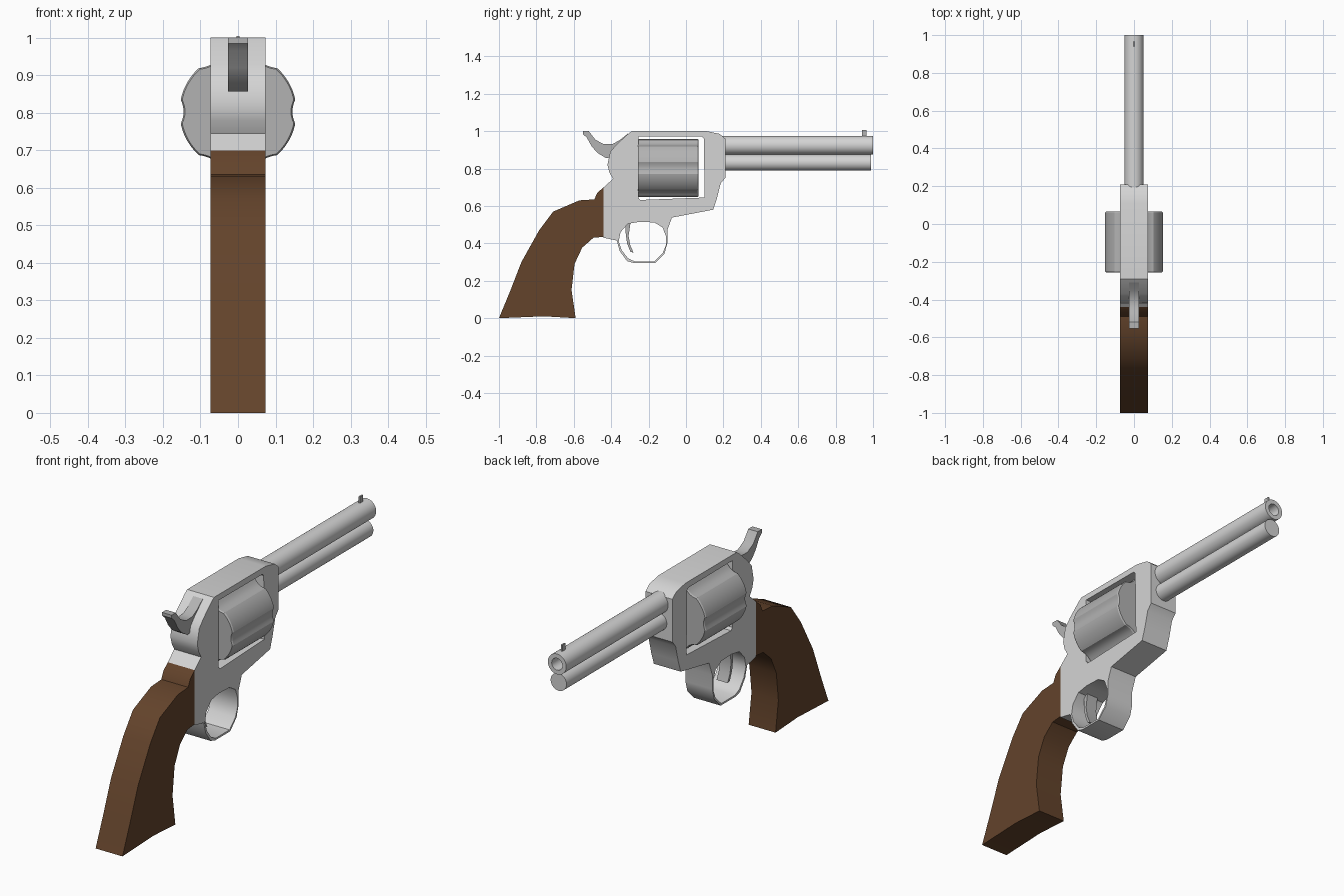
import bpy, bmesh, math

if "Cube" in bpy.data.objects:
    bpy.data.objects.remove(bpy.data.objects["Cube"])

def mat(name, c):
    m = bpy.data.materials.new(name)
    m.diffuse_color = (*c, 1)
    m.use_nodes = True
    m.node_tree.nodes["Principled BSDF"].inputs["Base Color"].default_value = m.diffuse_color
    return m

LIGHT = mat("light_steel", (0.66, 0.66, 0.66))
DARK = mat("grey_steel", (0.45, 0.45, 0.45))
WOOD = mat("brown_wood", (0.125, 0.056, 0.024))

def finish(bm, name, material, angle=32):
    bmesh.ops.recalc_face_normals(bm, faces=bm.faces)
    me = bpy.data.meshes.new(name)
    bm.to_mesh(me)
    bm.free()
    ob = bpy.data.objects.new(name, me)
    bpy.context.collection.objects.link(ob)
    me.materials.append(material)
    bpy.ops.object.select_all(action='DESELECT')
    ob.select_set(True)
    bpy.context.view_layer.objects.active = ob
    bpy.ops.object.shade_smooth_by_angle(angle=math.radians(angle))
    return ob

def plate(name, loops, half, material, angle=32):
    """Side profile (y, z) with optional holes, extruded across x."""
    bm = bmesh.new()
    edges = []
    for pts in loops:
        vs = [bm.verts.new((-half, y, z)) for y, z in pts]
        edges += [bm.edges.new((vs[i - 1], vs[i])) for i in range(len(vs))]
    bmesh.ops.triangle_fill(bm, edges=edges, use_beauty=True, use_dissolve=False)
    r = bmesh.ops.extrude_face_region(bm, geom=bm.faces[:])
    vs = [g for g in r["geom"] if isinstance(g, bmesh.types.BMVert)]
    bmesh.ops.translate(bm, verts=vs, vec=(2 * half, 0, 0))
    return finish(bm, name, material, angle)

def rod(name, rings, zc, n, material, angle=32):
    """Lofted rings along y; each ring is (y, radius or radius function)."""
    bm = bmesh.new()
    loops = []
    for y, r in rings:
        loop = []
        for i in range(n):
            a = 2 * math.pi * i / n
            q = r(a) if callable(r) else r
            loop.append(bm.verts.new((q * math.cos(a), y, zc + q * math.sin(a))))
        loops.append(loop)
    for A, B in zip(loops, loops[1:]):
        for i in range(n):
            bm.faces.new((A[i - 1], A[i], B[i], B[i - 1]))
    bm.faces.new(loops[0])
    bm.faces.new(loops[-1])
    return finish(bm, name, material, angle)

# frame with cylinder window and trigger guard opening
outer = [(-0.31, 0.985), (-0.29, 1.0), (0.11, 1.0), (0.18, 0.985), (0.21, 0.96),
         (0.21, 0.75), (0.185, 0.72), (0.165, 0.64), (0.145, 0.58), (-0.075, 0.538),
         (-0.10, 0.47), (-0.10, 0.40), (-0.115, 0.345), (-0.165, 0.295), (-0.28, 0.295),
         (-0.315, 0.305), (-0.355, 0.36), (-0.37, 0.415), (-0.44, 0.43), (-0.44, 0.70),
         (-0.39, 0.745), (-0.41, 0.78), (-0.42, 0.82), (-0.405, 0.89), (-0.37, 0.93)]
window = [(-0.255, 0.972), (0.085, 0.97), (0.095, 0.96), (0.10, 0.645), (-0.245, 0.632), (-0.255, 0.645)]
guard = [(-0.31, 0.505), (-0.25, 0.515), (-0.17, 0.512), (-0.125, 0.485), (-0.108, 0.44),
         (-0.108, 0.39), (-0.125, 0.348), (-0.17, 0.304), (-0.275, 0.304), (-0.31, 0.32),
         (-0.345, 0.365), (-0.36, 0.41), (-0.35, 0.46)]
plate("frame", [outer, window, guard], 0.073, LIGHT)

# grip
grip = [(-0.44, 0.70), (-0.475, 0.67), (-0.49, 0.635), (-0.57, 0.63), (-0.71, 0.57),
        (-0.785, 0.47), (-0.88, 0.30), (-0.94, 0.145), (-1.0, 0.0), (-0.76, 0.01),
        (-0.59, 0.0), (-0.612, 0.15), (-0.596, 0.29), (-0.555, 0.377), (-0.495, 0.43),
        (-0.44, 0.435)]
plate("grip", [grip], 0.073, WOOD)

# hammer and trigger
hammer = [(-0.552, 1.0), (-0.52, 1.0), (-0.485, 0.955), (-0.44, 0.93), (-0.39, 0.932),
          (-0.35, 0.955), (-0.31, 0.988), (-0.30, 0.93), (-0.36, 0.86), (-0.43, 0.857),
          (-0.475, 0.885), (-0.505, 0.92), (-0.53, 0.965), (-0.552, 0.985)]
plate("hammer", [hammer], 0.026, DARK)
trigger = [(-0.325, 0.52), (-0.295, 0.52), (-0.307, 0.44), (-0.298, 0.39), (-0.28, 0.35),
           (-0.297, 0.355), (-0.315, 0.40), (-0.322, 0.45)]
plate("trigger", [trigger], 0.03, DARK)

# fluted cylinder: six shallow grooves, first one facing sideways
def fluted(a):
    t = (a + math.pi / 6) % (math.pi / 3) - math.pi / 6
    return 0.156 - 0.011 * max(0, 1 - (t / 0.21) ** 2)

def rim(a):
    return fluted(a) - 0.004

rod("cylinder", [(-0.257, rim), (-0.25, fluted), (0.06, fluted), (0.066, rim)],
    0.803, 120, DARK, 25)

# hollow barrel, ejector rod and front sight
rod("barrel", [(0.19, 0.05), (1.0, 0.05), (1.0, 0.029), (0.5, 0.029)], 0.924, 48, LIGHT)
rod("ejector_rod", [(0.19, 0.043), (0.988, 0.043)], 0.832, 48, LIGHT)
plate("front_sight", [[(0.94, 0.96), (0.965, 0.96), (0.965, 1.005), (0.94, 1.005)]], 0.004, DARK)
